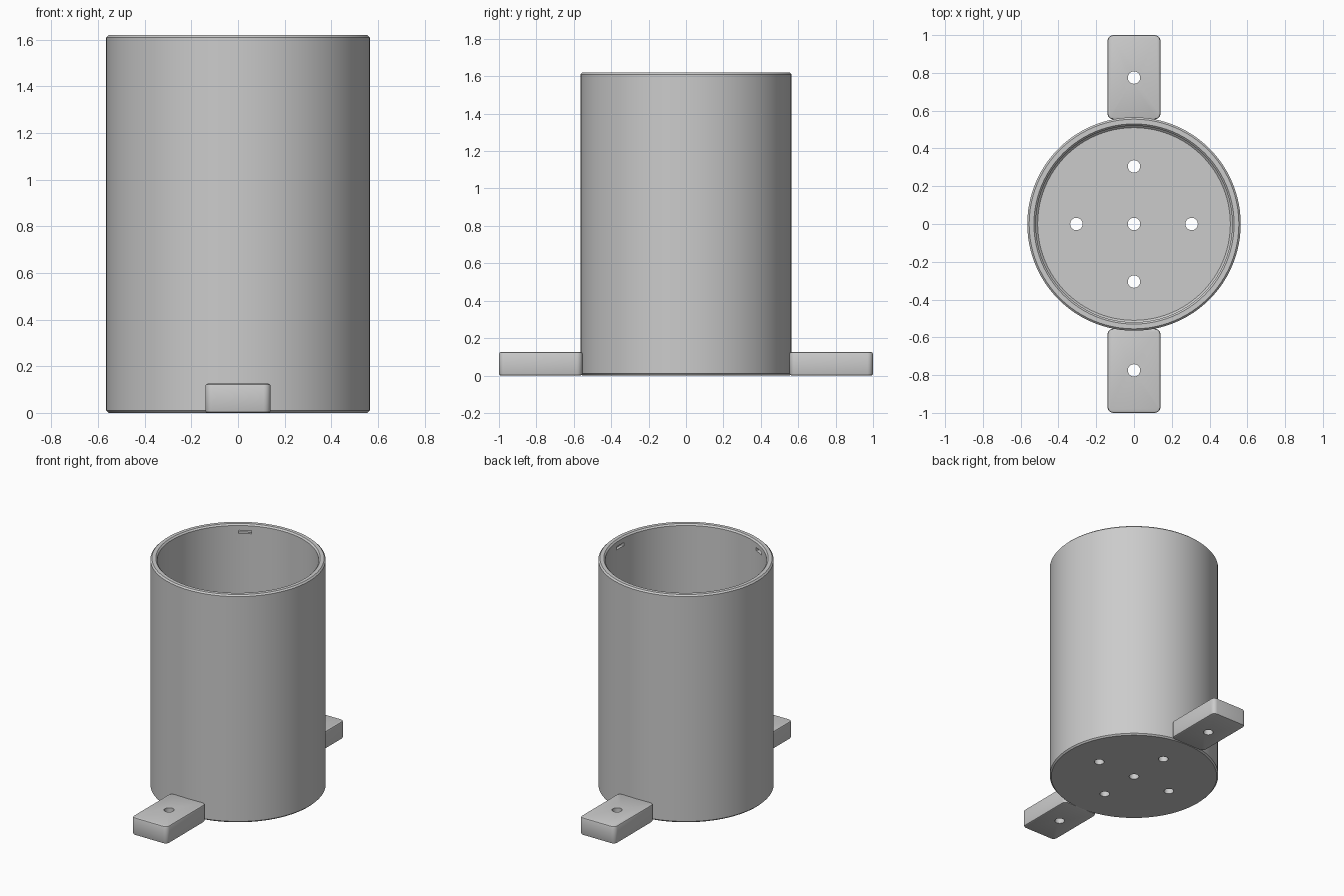
import bpy, bmesh, math
from mathutils import Matrix, Vector

cube = bpy.data.objects.get("Cube")
if cube:
    bpy.data.objects.remove(cube, do_unlink=True)

RADIUS, INNER, HEIGHT, FLOOR = 0.565, 0.52, 1.62, 0.05
HOLE, EDGE, SIDES = 0.033, 0.01, 96

grey = bpy.data.materials.new("light grey")
grey.use_nodes = True
colour = (0.6, 0.6, 0.6, 1)
grey.diffuse_color = colour
grey.node_tree.nodes["Principled BSDF"].inputs["Base Color"].default_value = colour


def make_object(name, bm):
    bmesh.ops.recalc_face_normals(bm, faces=bm.faces)
    mesh = bpy.data.meshes.new(name)
    bm.to_mesh(mesh)
    bm.free()
    mesh.materials.append(grey)
    obj = bpy.data.objects.new(name, mesh)
    bpy.context.collection.objects.link(obj)
    return obj


def activate(obj):
    bpy.ops.object.select_all(action='DESELECT')
    obj.select_set(True)
    bpy.context.view_layer.objects.active = obj


def add_drill(bm, x, y):
    bmesh.ops.create_cone(bm, cap_ends=True, segments=24, radius1=HOLE, radius2=HOLE,
                          depth=0.6, matrix=Matrix.Translation((x, y, 0)))


def cut_and_shade(obj, cutter_bm):
    cutter = make_object(obj.name + "_cutter", cutter_bm)
    cutter.hide_render = True
    mod = obj.modifiers.new("cuts", 'BOOLEAN')
    mod.operation = 'DIFFERENCE'
    mod.solver = 'EXACT'
    mod.object = cutter
    activate(obj)
    for name in [m.name for m in obj.modifiers]:
        bpy.ops.object.modifier_apply(modifier=name)
    bpy.data.objects.remove(cutter, do_unlink=True)
    bpy.ops.object.shade_smooth_by_angle(angle=math.radians(30))


# Cup: closed wall and floor profile revolved around the central drain hole
profile = [(HOLE, 0), (RADIUS - EDGE, 0), (RADIUS, EDGE),
           (RADIUS, HEIGHT - EDGE), (RADIUS - EDGE, HEIGHT),
           (INNER + EDGE, HEIGHT), (INNER, HEIGHT - EDGE),
           (INNER, FLOOR + EDGE), (INNER - EDGE, FLOOR), (HOLE, FLOOR)]
bm = bmesh.new()
ring = [bm.verts.new((r, 0, z)) for r, z in profile]
for a, b in zip(ring, ring[1:] + ring[:1]):
    bm.edges.new((a, b))
bmesh.ops.spin(bm, geom=bm.verts[:] + bm.edges[:], cent=(0, 0, 0), axis=(0, 0, 1),
               angle=math.tau, steps=SIDES, use_merge=False)
bmesh.ops.remove_doubles(bm, verts=bm.verts, dist=0.0001)
cup = make_object("cup", bm)

# Four floor holes and three shallow slots inside the rim
cuts = bmesh.new()
for i in range(4):
    a = i * math.pi / 2
    add_drill(cuts, 0.305 * math.cos(a), 0.305 * math.sin(a))
for i in range(3):
    place = (Matrix.Rotation(i * math.tau / 3, 4, 'Z')
             @ Matrix.Translation((INNER, 0, 1.565))
             @ Matrix.Diagonal((0.04, 0.085, 0.022, 1)))
    bmesh.ops.create_cube(cuts, size=1, matrix=place)
cut_and_shade(cup, cuts)

# Mounting tabs: rounded blocks with a screw hole each
for name, side in (("front_tab", -1), ("back_tab", 1)):
    bm = bmesh.new()
    bmesh.ops.create_cube(bm, size=1, matrix=Matrix.Translation((0, side * 0.777, 0.0625))
                          @ Matrix.Diagonal((0.28, 0.446, 0.125, 1)))
    uprights = [e for e in bm.edges
                if abs((e.verts[0].co - e.verts[1].co).normalized().z) > 0.9]
    bmesh.ops.bevel(bm, geom=uprights, offset=0.03, offset_type='OFFSET',
                    segments=5, profile=0.5, affect='EDGES')
    tab = make_object(name, bm)
    bevel = tab.modifiers.new("soft_edges", 'BEVEL')
    bevel.width = EDGE
    bevel.segments = 2
    bevel.limit_method = 'ANGLE'
    bevel.angle_limit = math.radians(60)
    drill = bmesh.new()
    add_drill(drill, 0, side * 0.775)
    cut_and_shade(tab, drill)
